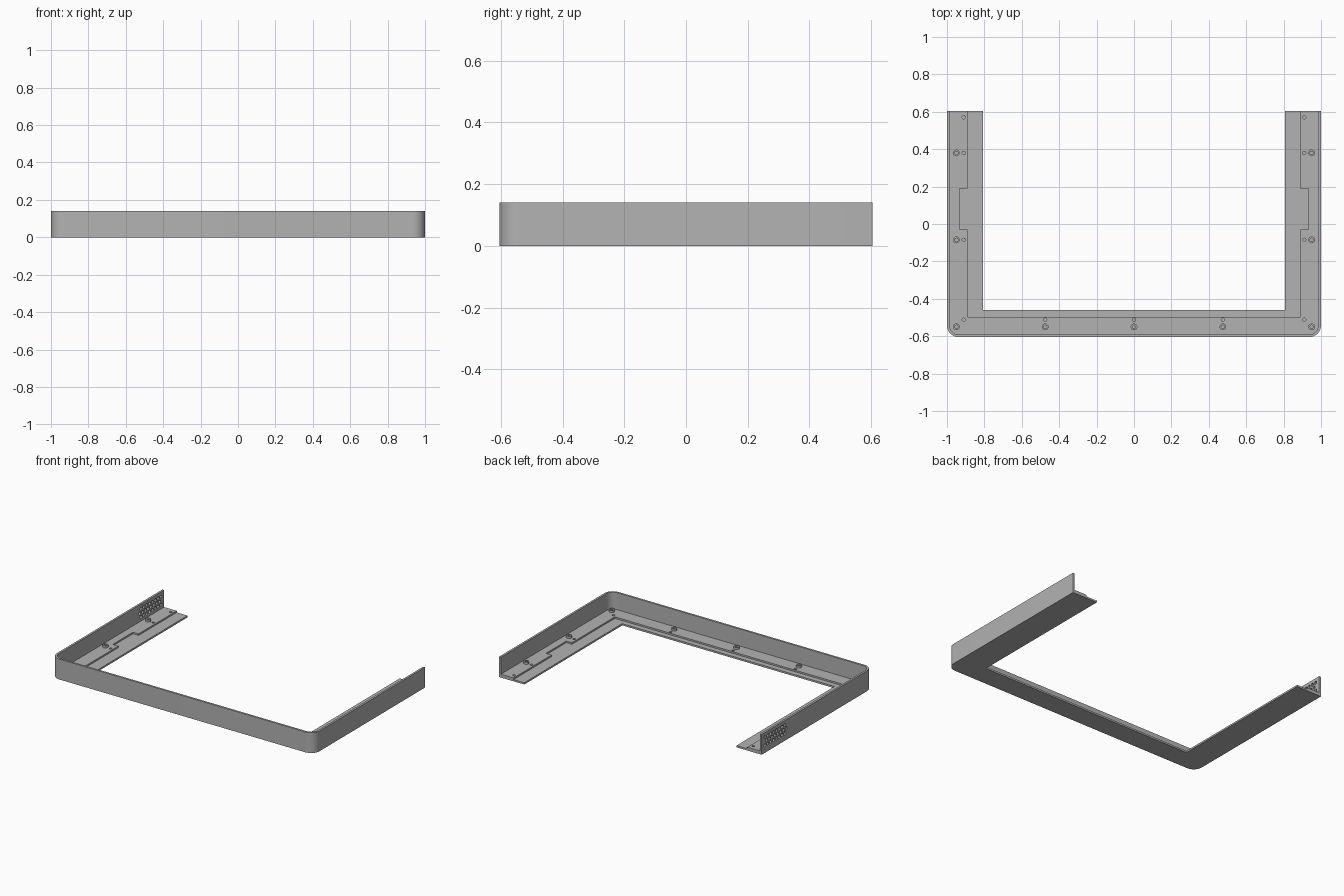
import bpy, bmesh, math
from mathutils import Matrix

if "Cube" in bpy.data.objects:
    bpy.data.objects.remove(bpy.data.objects["Cube"])

W, D, H = 1.0, 0.605, 0.14      # half width, half depth, height
WALL = 0.014                    # wall thickness
LIP_Z, PAD_Z = 0.012, 0.023     # tops of the two floor levels

grey = bpy.data.materials.new("grey plastic")
grey.diffuse_color = (0.45, 0.45, 0.45, 1)
grey.use_nodes = True
grey.node_tree.nodes["Principled BSDF"].inputs["Base Color"].default_value = grey.diffuse_color


def finish(name, bm):
    bmesh.ops.recalc_face_normals(bm, faces=bm.faces)
    me = bpy.data.meshes.new(name)
    bm.to_mesh(me)
    bm.free()
    ob = bpy.data.objects.new(name, me)
    bpy.context.collection.objects.link(ob)
    me.materials.append(grey)
    return ob


def extrude(name, pts, z0, z1):
    bm = bmesh.new()
    face = bm.faces.new([bm.verts.new((x, y, z0)) for x, y in pts])
    new = bmesh.ops.extrude_face_region(bm, geom=[face])["geom"]
    bmesh.ops.translate(bm, vec=(0, 0, z1 - z0),
                        verts=[v for v in new if isinstance(v, bmesh.types.BMVert)])
    return finish(name, bm)


def mirrored(half):
    """Right half of an open path (back end first) plus its mirror image."""
    return half + [(-x, y) for x, y in reversed(half)]


def rounded(inset, r, n=10):
    """U path from the back right end, round the front corners, to the back left end."""
    x, y = W - inset, -D + inset
    arc = [(x - r + r * math.cos(a), y + r - r * math.sin(a))
           for a in [math.pi / 2 * i / n for i in range(n + 1)]]
    return mirrored([(x, D)] + arc)


def smooth(ob):
    bpy.ops.object.select_all(action='DESELECT')
    bpy.context.view_layer.objects.active = ob
    ob.select_set(True)
    bpy.ops.object.shade_smooth_by_angle(angle=math.radians(30))


def cut(ob, bm):
    """Subtract a mesh from an object and discard the cutter."""
    cutter = finish("cutter", bm)
    cutter.hide_render = True
    mod = ob.modifiers.new("holes", 'BOOLEAN')
    mod.operation, mod.solver, mod.object = 'DIFFERENCE', 'EXACT', cutter
    bpy.context.view_layer.objects.active = ob
    bpy.ops.object.modifier_apply(modifier=mod.name)
    bpy.data.objects.remove(cutter)


def rod(bm, mat, r, length, sides):
    bmesh.ops.create_cone(bm, cap_ends=True, segments=sides, radius1=r, radius2=r,
                          depth=length, matrix=mat)


# Outer wall, floor lip and raised floor pad
inner = rounded(WALL, 0.05)
wall = extrude("outer_wall", rounded(0, 0.064) + inner[::-1], 0, H)
lip_edge = mirrored([(0.808, D), (0.808, -0.46)])
floor = extrude("floor_lip", inner + lip_edge[::-1], 0, LIP_Z)
pad_edge = mirrored([(0.89, D), (0.89, 0.19), (0.933, 0.19), (0.933, -0.03),
                     (0.89, -0.03), (0.89, -0.497)])
pad = extrude("floor_pad", inner + pad_edge[::-1], LIP_Z, PAD_Z)

# Small blind holes in the raised pad
bm = bmesh.new()
spots = [(s * 0.91, y) for s in (-1, 1) for y in (0.57, 0.38, -0.085, -0.512)]
spots += [(x, -0.512) for x in (-0.475, 0, 0.475)]
for x, y in spots:
    rod(bm, Matrix.Translation((x, y, PAD_Z)), 0.009, 0.018, 16)
cut(pad, bm)

# Vent holes through the left wall, three staggered rows near the back
bm = bmesh.new()
for row in range(3):
    for col in range(8):
        y = 0.57 - 0.031 * col - (0.0155 if row % 2 else 0)
        at = Matrix.Translation((-W + WALL / 2, y, 0.052 + 0.028 * row))
        rod(bm, at @ Matrix.Rotation(math.pi / 2, 4, 'Y'), 0.011, 0.06, 12)
cut(wall, bm)

# Hollow screw bosses
bosses = [(s * 0.95, y) for s in (-1, 1) for y in (0.38, -0.085, -0.55)]
bosses += [(x, -0.55) for x in (-0.475, 0, 0.475)]
bm = bmesh.new()
SIDES = 24
for x, y in bosses:
    rings = []
    for r, z in ((0.018, PAD_Z), (0.018, 0.038), (0.009, 0.038), (0.009, PAD_Z)):
        rings.append([bm.verts.new((x + r * math.cos(math.tau * i / SIDES),
                                    y + r * math.sin(math.tau * i / SIDES), z))
                      for i in range(SIDES)])
    for k in range(4):
        a, b = rings[k], rings[(k + 1) % 4]
        for i in range(SIDES):
            j = (i + 1) % SIDES
            bm.faces.new((a[i], a[j], b[j], b[i]))
boss = finish("screw_bosses", bm)

for ob in (wall, floor, pad, boss):
    smooth(ob)
